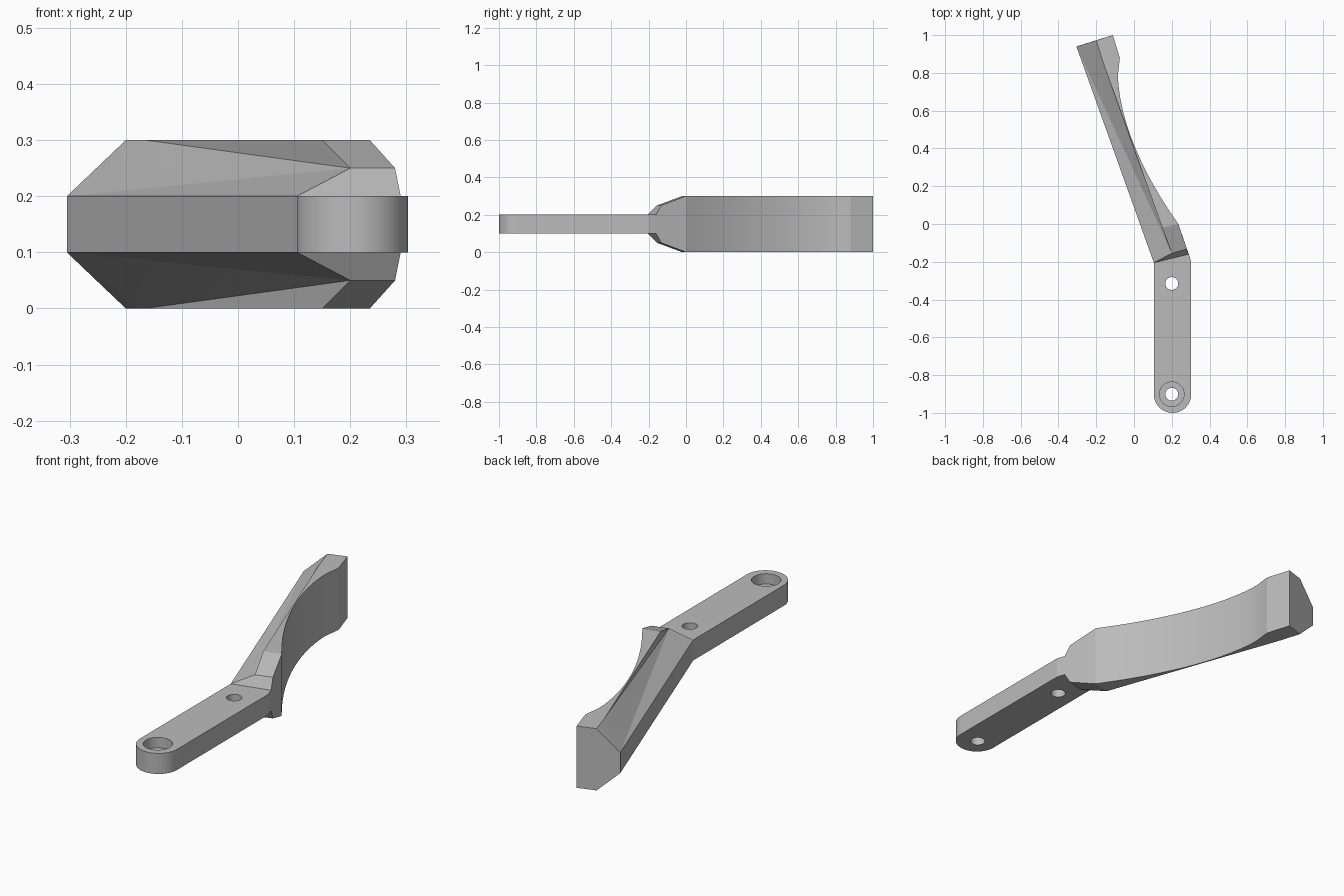
import bpy, bmesh, math

cube = bpy.data.objects.get("Cube")
if cube:
    bpy.data.objects.remove(cube, do_unlink=True)

MID = 0.15  # height of the symmetry plane

grey = bpy.data.materials.new("plain grey")
grey.use_nodes = True
colour = (0.5, 0.5, 0.5, 1)
grey.diffuse_color = colour
grey.node_tree.nodes["Principled BSDF"].inputs["Base Color"].default_value = colour


def make_object(name, bm):
    bmesh.ops.recalc_face_normals(bm, faces=bm.faces)
    mesh = bpy.data.meshes.new(name)
    bm.to_mesh(mesh)
    bm.free()
    obj = bpy.data.objects.new(name, mesh)
    bpy.context.collection.objects.link(obj)
    mesh.materials.append(grey)
    return obj


def select(obj):
    bpy.ops.object.select_all(action='DESELECT')
    obj.select_set(True)
    bpy.context.view_layer.objects.active = obj


def prism(name, outline, low, high):
    bm = bmesh.new()
    rings = [[bm.verts.new((x, y, z)) for x, y in outline] for z in (low, high)]
    for ring in rings:
        bm.faces.new(ring)
    for i in range(len(outline)):
        j = (i + 1) % len(outline)
        bm.faces.new((rings[0][i], rings[0][j], rings[1][j], rings[1][i]))
    return make_object(name, bm)


def arc(cx, cy, r, start, end, steps):
    angles = [math.radians(start + (end - start) * i / steps) for i in range(steps + 1)]
    return [(cx + r * math.cos(a), cy + r * math.sin(a)) for a in angles]


def drill(obj, y, radius, low, high):
    cutter = prism("hole_cutter", arc(0.2, y, radius, 0, 352.5, 47), low, high)
    mod = obj.modifiers.new("hole", 'BOOLEAN')
    mod.operation = 'DIFFERENCE'
    mod.solver = 'EXACT'
    mod.object = cutter
    select(obj)
    bpy.ops.object.modifier_apply(modifier=mod.name)
    bpy.data.objects.remove(cutter, do_unlink=True)


# Flat mounting bar with a rounded end, a pivot hole and a counterbored hole
joint = [(0.29, -0.16), (0.105, -0.205)]
bar = prism("mounting_bar", arc(0.204, -0.901, 0.099, 180, 360, 32)
            + [(0.303, -0.2)] + joint, 0.1, 0.2)
drill(bar, -0.315, 0.034, 0, 0.4)
drill(bar, -0.901, 0.034, 0, 0.4)
drill(bar, -0.901, 0.065, 0.15, 0.4)

# Curved blade: named corners of the upper half, mirrored for the lower half
corners = {
    "bar_back": (0.105, -0.205, 0.2), "bar_front": (0.29, -0.16, 0.2),
    "step_back": (0.2, -0.155, 0.25), "step_front": (0.28, -0.132, 0.25),
    "crest_back": (0.15, -0.02, 0.3), "crest_front": (0.235, 0, 0.3),
    "ridge": (-0.165, 0.86, 0.3), "tip_edge": (-0.305, 0.94, 0.2),
    "tip_back": (-0.2, 0.972, 0.3), "tip_front": (-0.112, 1.0, 0.3),
    "lip": (-0.075, 0.88, 0.3),
}
STEPS = 20
hollow = []
for i in range(1, STEPS + 1):
    t = 1 - i / STEPS
    corners[f"hollow{i}"] = (-0.085 + 0.32 * t ** 1.75, 0.79 * (1 - t), 0.3)
    hollow.append(f"hollow{i}")

inner = ["crest_front"] + hollow + ["lip", "tip_front"]
half_faces = [
    inner + ["tip_back", "ridge", "crest_back"],
    ["bar_back", "bar_front", "step_front", "step_back"],
    ["step_back", "step_front", "crest_front", "crest_back"],
    ["bar_back", "step_back", "tip_edge"],
    ["tip_edge", "step_back", "ridge"],
    ["tip_edge", "ridge", "tip_back"],
    ["step_back", "crest_back", "ridge"],
]

bm = bmesh.new()
upper = {n: bm.verts.new(p) for n, p in corners.items()}
lower = {n: bm.verts.new((x, y, 2 * MID - z)) for n, (x, y, z) in corners.items()}
for side in (upper, lower):
    for names in half_faces:
        bm.faces.new([side[n] for n in names])

# Walls joining the two halves
walls = [[a, b] for a, b in zip(inner, inner[1:])]
walls += [["tip_front", "tip_back", "tip_edge"], ["tip_edge", "bar_back"],
          ["bar_back", "bar_front"], ["bar_front", "step_front", "crest_front"]]
for names in walls:
    bm.faces.new([upper[n] for n in names] + [lower[n] for n in reversed(names)])
blade = make_object("curved_blade", bm)

for obj in (bar, blade):
    select(obj)
    bpy.ops.object.shade_smooth_by_angle(angle=math.radians(15))
